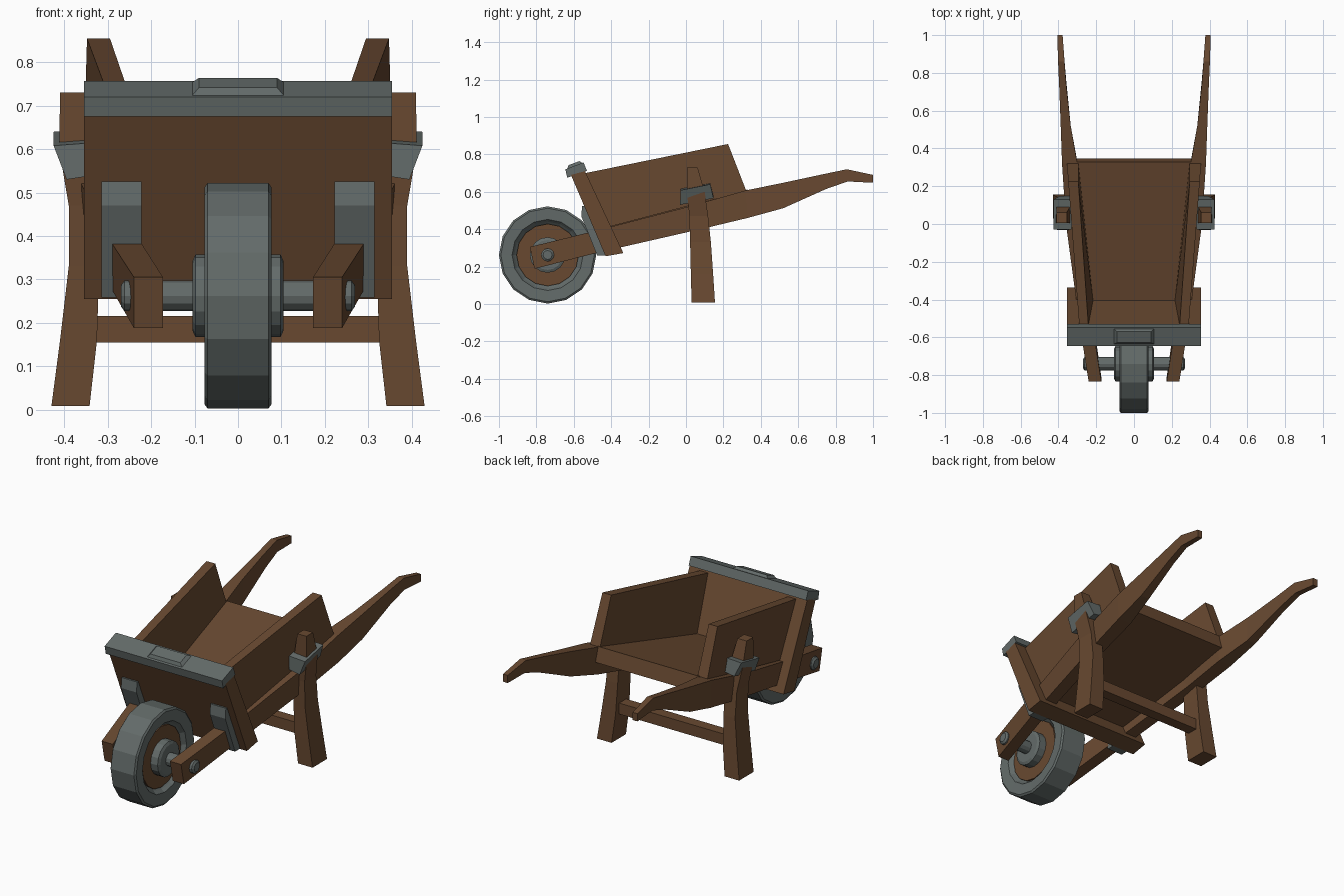
import bpy, bmesh, math


def material(name, col):
    m = bpy.data.materials.new(name)
    m.diffuse_color = (*col, 1)
    return m


WOOD = material("brown wood", (0.138, 0.066, 0.030))
IRON = material("grey iron", (0.125, 0.147, 0.142))


def finish(name, bm, mat):
    bmesh.ops.recalc_face_normals(bm, faces=bm.faces)
    me = bpy.data.meshes.new(name)
    bm.to_mesh(me)
    bm.free()
    me.materials.append(mat)
    ob = bpy.data.objects.new(name, me)
    bpy.context.collection.objects.link(ob)
    return ob


def loft(name, rings, mat, side=1):
    """Skin a list of equal-length point rings and cap both ends."""
    bm = bmesh.new()
    vs = [[bm.verts.new((x * side, y, z)) for x, y, z in r] for r in rings]
    n = len(vs[0])
    for a, b in zip(vs, vs[1:]):
        for i in range(n):
            j = (i + 1) % n
            bm.faces.new((a[i], a[j], b[j], b[i]))
    bm.faces.new(vs[0])
    bm.faces.new(vs[-1])
    return finish(name, bm, mat)


def prism(name, profile, x0, x1, mat, side=1):
    """Extrude a (y, z) profile along x."""
    return loft(name, [[(x, y, z) for y, z in profile] for x in (x0, x1)], mat, side)


def turned(name, profile, mat, n=16, cy=-0.74, cz=0.262):
    """Turn an (x, radius) profile about the axle line."""
    rings = []
    for x, r in profile:
        rings.append([(x, cy + r * math.sin(2 * math.pi * i / n),
                       cz + r * math.cos(2 * math.pi * i / n)) for i in range(n)])
    return loft(name, rings, mat)


def both_ends(half):
    return [(-x, r) for x, r in half] + [(x, r) for x, r in reversed(half)]


# Wheel: tyre, wooden disc, hub and axle
turned("tyre", both_ends([(0.045, 0.165), (0.058, 0.178), (0.074, 0.19),
                          (0.077, 0.25), (0.070, 0.26)]), IRON)
turned("wheel_disc", both_ends([(0.056, 0.166)]), WOOD)
turned("hub", both_ends([(0.105, 0.08), (0.098, 0.095)]), IRON)
turned("axle", both_ends([(0.27, 0.024), (0.262, 0.035)]), IRON, 12)

# Sloping front board, iron top rail and its raised plate
prism("front_board", [(-0.615, 0.69), (-0.54, 0.71), (-0.335, 0.272), (-0.43, 0.255)],
      -0.355, 0.355, WOOD)
prism("top_rail", [(-0.645, 0.72), (-0.635, 0.675), (-0.53, 0.712), (-0.548, 0.757)],
      -0.355, 0.355, IRON)
loft("rail_plate", [[(-w, a, b), (w, a, b), (w, c, d), (-w, c, d)] for w, a, b, c, d in
     ((0.107, -0.635, 0.722, -0.553, 0.753), (0.09, -0.628, 0.742, -0.570, 0.764))], IRON)

# Tray floor
loft("tray_floor", [
    [(-w, y, z), (w, y, z), (w, y + 0.02, z - 0.08), (-w, y + 0.02, z - 0.08)]
    for w, y, z in ((0.25, -0.46, 0.41), (0.31, 0.328, 0.612))], WOOD)

# Bar between the legs
prism("leg_crossbar", [(0.055, 0.155), (0.115, 0.155), (0.115, 0.215), (0.055, 0.215)],
      -0.34, 0.34, WOOD)

for side, tag in ((1, "right"), (-1, "left")):
    # Tray side plank, tapering towards the front
    loft("tray_side_" + tag, [
        [(0.24, -0.56, 0.695), (0.288, -0.56, 0.695), (0.285, -0.42, 0.41), (0.215, -0.42, 0.41)],
        [(0.295, 0.225, 0.855), (0.348, 0.225, 0.855), (0.355, 0.322, 0.605), (0.295, 0.322, 0.605)],
    ], WOOD, side)

    # Long arm from the axle to the grip: top y,z / bottom y,z / inner, outer x
    arm = [(-0.835, 0.305, -0.81, 0.188, 0.173, 0.24),
           (-0.52, 0.382, -0.47, 0.275, 0.222, 0.29),
           (0.0, 0.517, 0.10, 0.405, 0.285, 0.36),
           (0.32, 0.607, 0.33, 0.46, 0.30, 0.381),
           (0.52, 0.648, 0.52, 0.512, 0.335, 0.388),
           (0.73, 0.693, 0.75, 0.615, 0.358, 0.396),
           (0.86, 0.72, 0.865, 0.655, 0.368, 0.402),
           (1.0, 0.69, 1.0, 0.648, 0.378, 0.406)]
    loft("arm_" + tag, [[(i, a, b), (o, a, b), (o, c, d), (i, c, d)]
                        for a, b, c, d, i, o in arm], WOOD, side)

    # Splayed leg: z, y front, y back, inner x, outer x
    leg = [(0.008, 0.03, 0.155, 0.342, 0.43), (0.16, 0.026, 0.145, 0.325, 0.41),
           (0.33, 0.022, 0.133, 0.32, 0.39), (0.47, 0.018, 0.118, 0.32, 0.39),
           (0.60, 0.005, 0.10, 0.335, 0.412), (0.73, 0.005, 0.062, 0.355, 0.41)]
    loft("leg_" + tag, [[(i, f, z), (o, f, z), (o, b, z), (i, b, z)]
                        for z, f, b, i, o in leg], WOOD, side)

    # Iron strap round the leg
    loft("leg_strap_" + tag, [
        [(0.33, -0.03, 0.54), (0.395, -0.032, 0.53), (0.395, 0.147, 0.565), (0.33, 0.147, 0.575)],
        [(0.33, -0.03, 0.615), (0.425, -0.028, 0.608), (0.425, 0.130, 0.640), (0.33, 0.130, 0.645)],
    ], IRON, side)

    # Iron bracket where the arm passes the front board
    prism("front_bracket_" + tag, [(-0.54, 0.525), (-0.555, 0.525), (-0.56, 0.47),
                                   (-0.475, 0.258), (-0.42, 0.258)], 0.222, 0.315, IRON, side)
